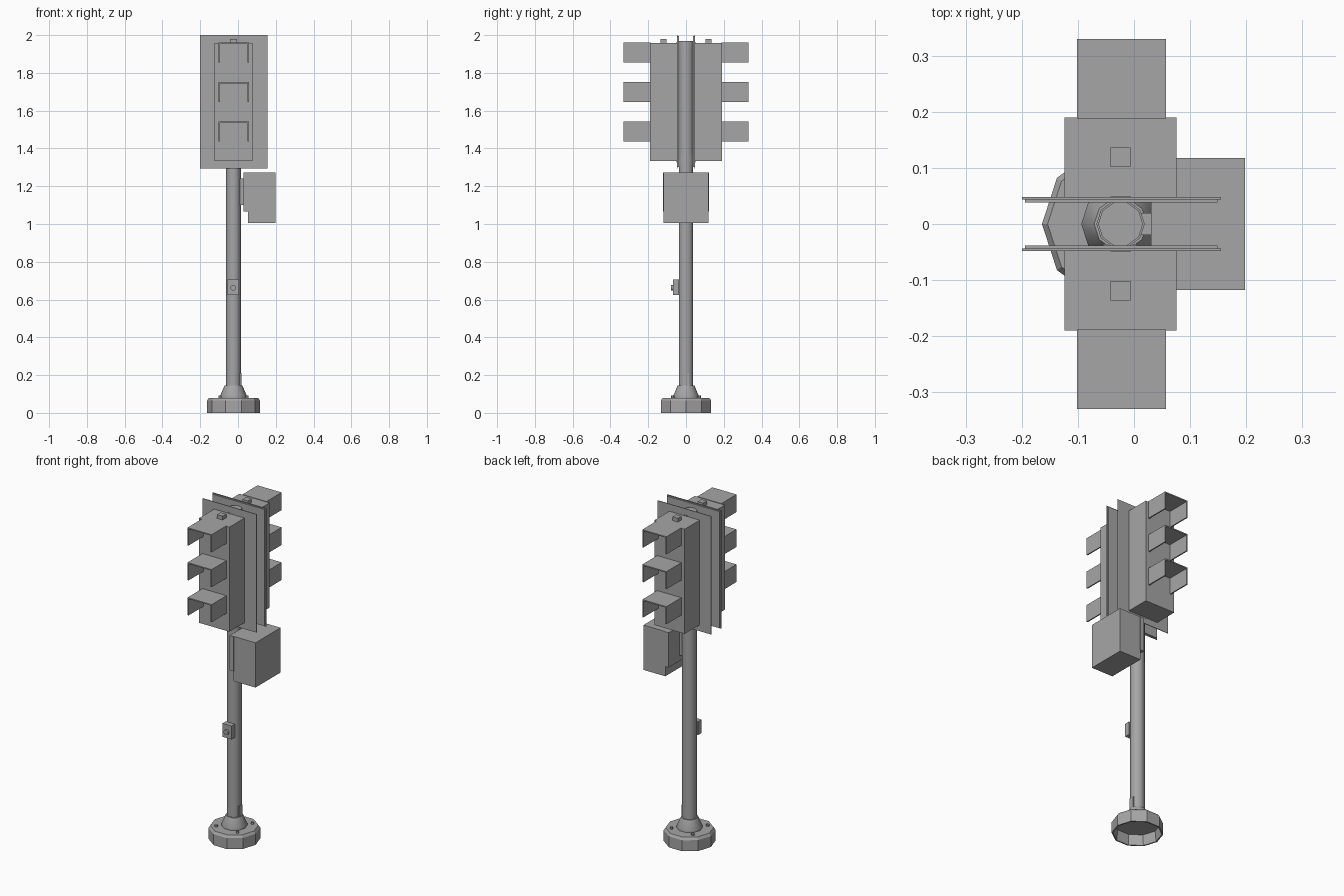
import bpy, bmesh, math
from mathutils import Matrix

cube = bpy.data.objects.get("Cube")
if cube:
    bpy.data.objects.remove(cube, do_unlink=True)

grey = bpy.data.materials.new("plain grey")
grey.use_nodes = True
colour = (0.38, 0.38, 0.38, 1)
grey.diffuse_color = colour
grey.node_tree.nodes["Principled BSDF"].inputs["Base Color"].default_value = colour

CX = -0.024  # pole axis


def finish(name, bm, smooth=False):
    bmesh.ops.recalc_face_normals(bm, faces=bm.faces)
    mesh = bpy.data.meshes.new(name)
    bm.to_mesh(mesh)
    bm.free()
    mesh.materials.append(grey)
    obj = bpy.data.objects.new(name, mesh)
    bpy.context.collection.objects.link(obj)
    if smooth:
        bpy.ops.object.select_all(action="DESELECT")
        obj.select_set(True)
        bpy.context.view_layer.objects.active = obj
        bpy.ops.object.shade_smooth_by_angle(angle=math.radians(40))
    return obj


def add_box(bm, x, y, z):
    size = Matrix.Diagonal((x[1] - x[0], y[1] - y[0], z[1] - z[0], 1))
    centre = Matrix.Translation((sum(x) / 2, sum(y) / 2, sum(z) / 2))
    return bmesh.ops.create_cube(bm, size=1, matrix=centre @ size)["verts"]


def box(name, x, y, z):
    bm = bmesh.new()
    add_box(bm, x, y, z)
    return finish(name, bm)


def lathe(name, profile, sides, smooth=True):
    bm = bmesh.new()
    verts = [bm.verts.new((CX + r, 0, z)) for r, z in profile]
    edges = [bm.edges.new(pair) for pair in zip(verts, verts[1:])]
    bmesh.ops.spin(bm, geom=verts + edges, cent=(CX, 0, 0), axis=(0, 0, 1),
                   angle=math.tau, steps=sides, use_duplicate=False)
    bmesh.ops.remove_doubles(bm, verts=bm.verts, dist=0.0001)
    return finish(name, bm, smooth)


def cylinder(name, radius, depth, matrix, sides=8):
    bm = bmesh.new()
    bmesh.ops.create_cone(bm, cap_ends=True, segments=sides, radius1=radius,
                          radius2=radius, depth=depth, matrix=matrix)
    return finish(name, bm, True)


# Hollow foot, collar and pole
lathe("base_foot", [(0, 0.062), (0.125, 0.062), (0.132, 0), (0.14, 0),
                    (0.14, 0.065), (0.13, 0.08), (0, 0.08)], 10, False)
lathe("pole_collar", [(0, 0.08), (0.07, 0.08), (0.07, 0.092),
                      (0.047, 0.145), (0, 0.145)], 10)
lathe("pole", [(0, 0.08), (0.04, 0.08), (0.04, 1.97), (0, 1.97)], 10)

# Anchor bolts
for i in range(4):
    a = math.radians(45 + 90 * i)
    spot = (CX + 0.1 * math.cos(a), 0.1 * math.sin(a), 0.084)
    cylinder("anchor_bolt", 0.009, 0.014, Matrix.Translation(spot), 6)

# Hand hole cover near the foot
box("access_cover", (0.01, 0.018), (-0.015, 0.015), (0.14, 0.21))

# Push button
box("button_housing", (-0.055, 0.005), (-0.068, -0.036), (0.625, 0.705))
cylinder("push_button", 0.015, 0.02, Matrix.Translation((CX - 0.001, -0.07, 0.662))
         @ Matrix.Rotation(math.pi / 2, 4, "X"), 10)

# Control cabinet and its mounting frame
box("control_cabinet", (0.054, 0.198), (-0.118, 0.118), (1.005, 1.272))
box("cabinet_mount", (0.03, 0.056), (-0.121, 0.121), (1.065, 1.272))
box("cabinet_arm", (0.0, 0.032), (-0.02, 0.02), (1.1, 1.24))

# Clamps tying the two heads to the pole
for low, high in ((1.325, 1.365), (1.93, 1.963)):
    box("head_bracket", (-0.042, -0.005), (-0.049, 0.049), (low, high))
    lathe("pole_band", [(0.038, low), (0.043, low), (0.043, high), (0.038, high)], 10)

for side, label in ((-1, "front"), (1, "back")):
    def span(near, far):
        return tuple(sorted((side * near, side * far)))

    # Backplate, tapering towards the pole
    bm = bmesh.new()
    add_box(bm, (-0.2, 0.155), span(0.044, 0.048), (1.295, 2.0))
    add_box(bm, (-0.194, 0.149), span(0.038, 0.044), (1.301, 1.994))
    finish(label + "_backplate", bm)

    box(label + "_signal_housing", (-0.124, 0.076), span(0.046, 0.19), (1.333, 1.957))
    box(label + "_housing_cap", (-0.042, -0.006), span(0.102, 0.136), (1.955, 1.98))

    # Open visors: a top and two cheeks
    for level, top in zip(("top", "middle", "bottom"), (1.96, 1.752, 1.543)):
        bm = bmesh.new()
        depth = span(0.188, 0.33)
        add_box(bm, (-0.102, 0.057), depth, (top - 0.007, top))
        add_box(bm, (-0.102, -0.095), depth, (top - 0.105, top - 0.007))
        add_box(bm, (0.05, 0.057), depth, (top - 0.105, top - 0.007))
        finish(label + "_" + level + "_visor", bm)
